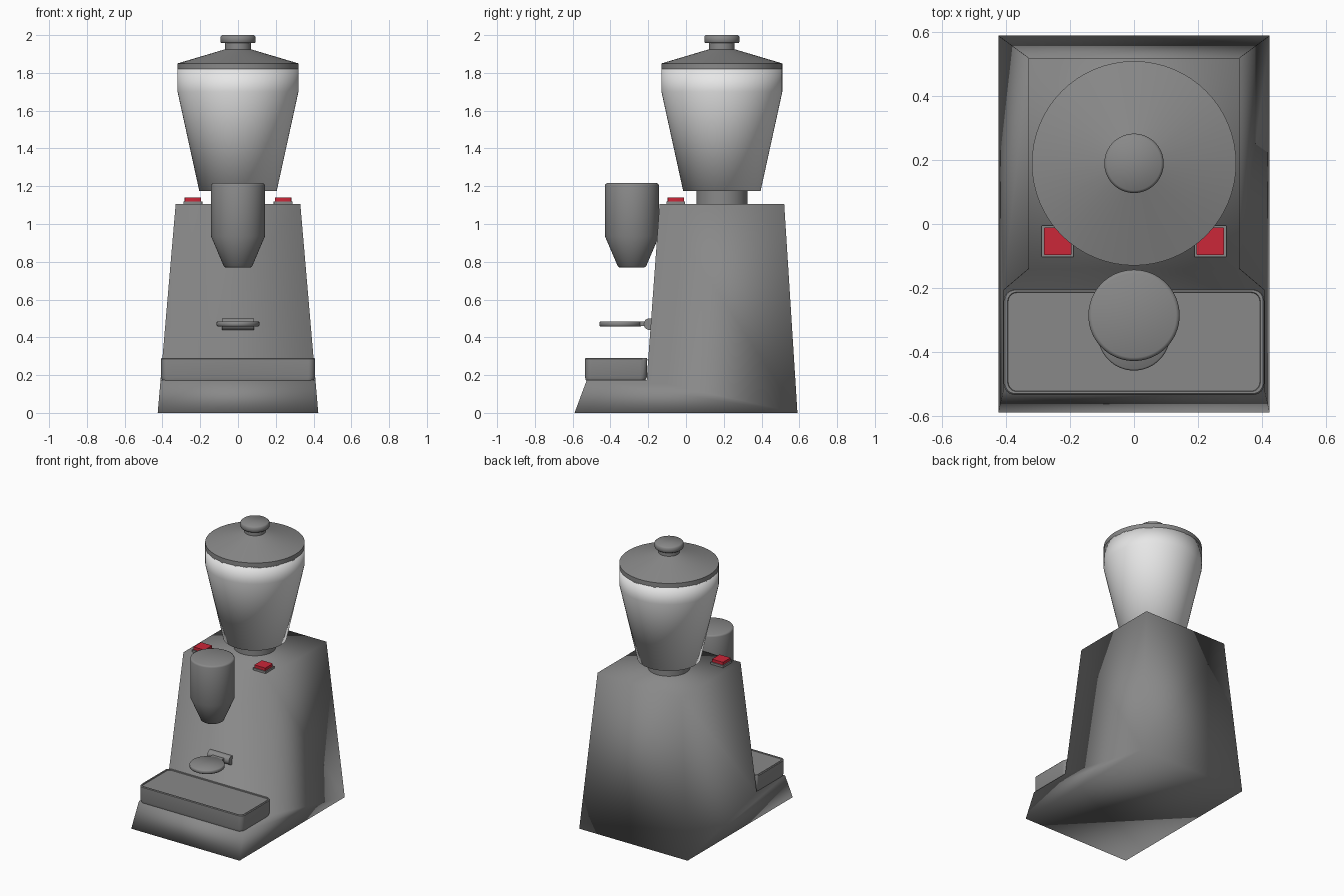
import bpy, bmesh
from math import pi, cos, sin

if "Cube" in bpy.data.objects:
    bpy.data.objects.remove(bpy.data.objects["Cube"], do_unlink=True)


def material(name, rgb):
    m = bpy.data.materials.new(name)
    m.use_nodes = True
    m.diffuse_color = (*rgb, 1)
    m.node_tree.nodes["Principled BSDF"].inputs["Base Color"].default_value = (*rgb, 1)
    return m


GREY = material("metal grey", (0.25, 0.25, 0.25))
PALE = material("pale hopper", (0.8, 0.8, 0.8))
RED = material("button red", (0.6, 0.02, 0.04))


def finish(name, bm, mat, angle=None):
    """Turn a bmesh into an object; angle None smooths every edge."""
    bmesh.ops.recalc_face_normals(bm, faces=bm.faces)
    mesh = bpy.data.meshes.new(name)
    bm.to_mesh(mesh)
    bm.free()
    mesh.materials.append(mat)
    ob = bpy.data.objects.new(name, mesh)
    bpy.context.collection.objects.link(ob)
    bpy.ops.object.select_all(action="DESELECT")
    ob.select_set(True)
    bpy.context.view_layer.objects.active = ob
    if angle is None:
        bpy.ops.object.shade_smooth()
    else:
        bpy.ops.object.shade_smooth_by_angle(angle=angle)
    return ob


def loft(name, rings, mat, angle=None):
    """Skin a stack of equal-length rings and cap both ends."""
    bm = bmesh.new()
    loops = [[bm.verts.new(p) for p in ring] for ring in rings]
    n = len(loops[0])
    for a, b in zip(loops, loops[1:]):
        for i in range(n):
            j = (i + 1) % n
            bm.faces.new((a[i], a[j], b[j], b[i]))
    bm.faces.new(loops[0])
    bm.faces.new(loops[-1])
    return finish(name, bm, mat, angle)


def lathe(name, y, profile, mat, angle=None, n=64):
    """Round part about a vertical axis from (radius, z) pairs."""
    turns = [2 * pi * i / n for i in range(n)]
    return loft(name, [[(r * cos(t), y + r * sin(t), z) for t in turns]
                       for r, z in profile], mat, angle)


def rounded_rect(hx, y0, y1, z, r, steps=6):
    pts = []
    corners = [(hx - r, y1 - r), (r - hx, y1 - r), (r - hx, y0 + r), (hx - r, y0 + r)]
    for k, (cx, cy) in enumerate(corners):
        for i in range(steps + 1):
            t = pi / 2 * (k + i / steps)
            pts.append((cx + r * cos(t), cy + r * sin(t), z))
    return pts


# Tapered housing with a projecting foot
TOP = 1.105
side = [(-0.59, 0), (-0.525, 0.175), (-0.208, 0.175), (-0.14, TOP), (0.52, TOP), (0.59, 0)]


def half_width(z):
    return 0.425 - 0.095 * z / TOP


loft("housing", [[(s * half_width(z), y, z) for y, z in side] for s in (-1, 1)], GREY)

# Drip tray with a thin raised rim
loft("tray", [
    rounded_rect(0.4, -0.53, -0.215, 0.172, 0.03),
    rounded_rect(0.408, -0.535, -0.207, 0.19, 0.035),
    rounded_rect(0.408, -0.535, -0.205, 0.285, 0.035),
    rounded_rect(0.404, -0.531, -0.207, 0.29, 0.032),
    rounded_rect(0.396, -0.525, -0.213, 0.29, 0.03),
    rounded_rect(0.394, -0.523, -0.215, 0.284, 0.028),
], GREY, 0.6)

# Bean hopper, collar and lid
HY = 0.19
lathe("hopper_collar", HY, [(0.135, TOP - 0.01), (0.135, 1.18)], GREY, 0.6)
lathe("hopper", HY, [(0.205, 1.175), (0.32, 1.7), (0.32, 1.82)], PALE)
lathe("hopper_lid", HY, [(0.32, 1.815), (0.32, 1.85), (0.068, 1.925), (0.068, 1.962)], GREY, 0.6)
lathe("lid_knob", HY, [(0.088, 1.958), (0.093, 1.964), (0.093, 1.992), (0.085, 2.0)], GREY)

# Dosing spout
lathe("spout", -0.286, [(0.066, 0.77), (0.075, 0.776), (0.143, 0.935), (0.143, 1.204),
                        (0.14, 1.212), (0.132, 1.216)], GREY, 0.75)

# Filter rest: disc, neck and crossbar
lathe("rest_disc", -0.346, [(0.108, 0.458), (0.113, 0.463), (0.113, 0.48), (0.108, 0.485)], GREY, 0.9)
turns = [2 * pi * i / 24 for i in range(24)]
loft("rest_bar", [[(x, -0.193 + 0.031 * cos(t), 0.47 + 0.031 * sin(t)) for t in turns]
                  for x in (-0.085, 0.085)], GREY, 0.6)
loft("rest_neck", [rounded_rect(0.045, -0.26, -0.19, z, 0.005) for z in (0.46, 0.484)], GREY, 0.6)

# Pair of push buttons
for label, s in (("left", 1), ("right", -1)):
    for part, h, z0, z1, mat in (("button_frame", 0.05, TOP - 0.005, 1.12, GREY),
                                 ("button", 0.043, 1.115, 1.14, RED)):
        ob = loft(f"{label}_{part}", [rounded_rect(h, -0.054 - h, -0.054 + h, z, 0.003, 2)
                                      for z in (z0, z1)], mat, 0.6)
        ob.location.x = s * 0.239
